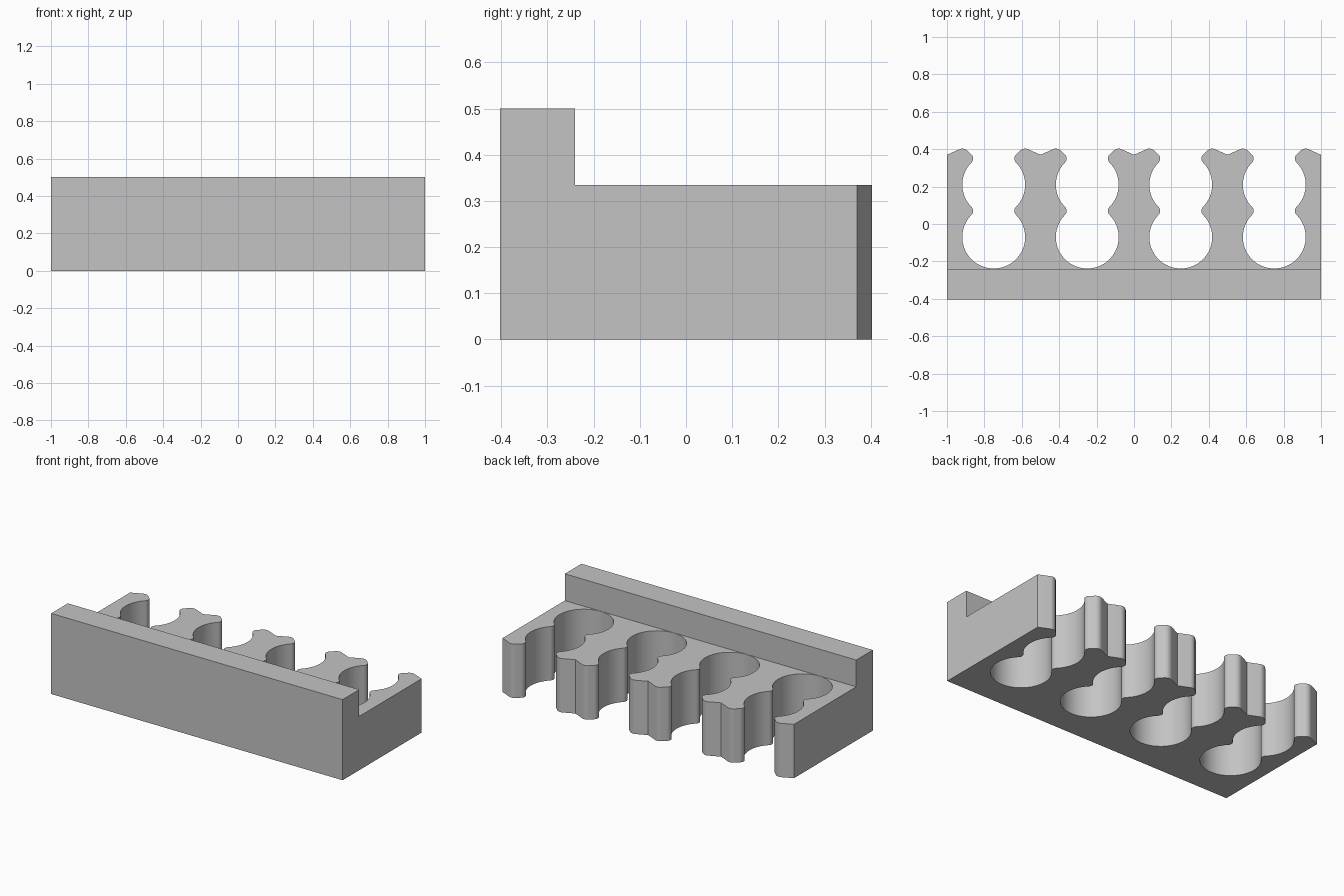
import bpy, bmesh, math
from mathutils import Vector

if "Cube" in bpy.data.objects:
    bpy.data.objects.remove(bpy.data.objects["Cube"], do_unlink=True)

PITCH, SLOTS = 0.5, 4
BORE_R, TIP_R, STEP = 0.168, 0.03, 0.14
FRONT, WALL_Y, NOTCH_Y = -0.403, -0.24, 0.37
BASE_H, WALL_H = 0.334, 0.5


def arc(cx, cy, r, start, end, n):
    """Points along a circular arc, angles in degrees."""
    angles = [math.radians(start + (end - start) * i / n) for i in range(n + 1)]
    return [(cx + r * math.cos(a), cy + r * math.sin(a)) for a in angles]


# Right half of one slot, measured from the slot centre line
bore_y = -0.07
tip_x = math.sqrt((BORE_R + TIP_R) ** 2 - STEP ** 2)
join = math.degrees(math.atan2(STEP, tip_x))
half = arc(0, bore_y, BORE_R, -90, join, 28)
half += arc(tip_x, bore_y + STEP, TIP_R, 180 + join, 180 - join, 10)[1:]
half += arc(0, bore_y + 2 * STEP, BORE_R, -join, join, 16)[1:]
half += arc(tip_x, bore_y + 3 * STEP, TIP_R, 180 + join, 132, 10)[1:]
half += arc(PITCH / 2 - 0.082, 0.365, 0.038, 132, 68, 8)[::1]
mirrored = [(-x, y) for x, y in reversed(half)]

# Whole comb outline, running along the back from left to right
outline = [(1, FRONT), (-1, FRONT)][::-1]
back = []
for i in range(SLOTS):
    cx = (i - (SLOTS - 1) / 2) * PITCH
    back.append((cx - PITCH / 2, NOTCH_Y))
    back += [(cx + x, y) for x, y in mirrored + half[1:]]
back.append((1, NOTCH_Y))
outline += back[::-1]

# Extrude the comb, then raise the front strip into a wall
bm = bmesh.new()
base = bm.faces.new([bm.verts.new((x, y, 0)) for x, y in outline])
top = bmesh.ops.extrude_face_region(bm, geom=[base], use_keep_orig=True)
bmesh.ops.translate(bm, vec=(0, 0, BASE_H),
                    verts=[v for v in top["geom"] if isinstance(v, bmesh.types.BMVert)])
bmesh.ops.recalc_face_normals(bm, faces=bm.faces)
bmesh.ops.bisect_plane(bm, geom=bm.verts[:] + bm.edges[:] + bm.faces[:],
                       plane_co=(0, WALL_Y, 0), plane_no=(0, 1, 0))
strip = [f for f in bm.faces if f.normal.z > 0.9
         and all(v.co.y < WALL_Y + 0.001 for v in f.verts)]
wall = bmesh.ops.extrude_face_region(bm, geom=strip)
bmesh.ops.translate(bm, vec=(0, 0, WALL_H - BASE_H),
                    verts=[v for v in wall["geom"] if isinstance(v, bmesh.types.BMVert)])
bmesh.ops.dissolve_limit(bm, angle_limit=0.001, verts=bm.verts[:], edges=bm.edges[:])
bmesh.ops.recalc_face_normals(bm, faces=bm.faces)

mesh = bpy.data.meshes.new("slotted_holder")
bm.to_mesh(mesh)
bm.free()
holder = bpy.data.objects.new("slotted_holder", mesh)
bpy.context.collection.objects.link(holder)

# Plain grey finish
grey = bpy.data.materials.new("light_grey")
grey.use_nodes = True
colour = (0.55, 0.55, 0.55, 1)
grey.diffuse_color = colour
grey.node_tree.nodes["Principled BSDF"].inputs["Base Color"].default_value = colour
mesh.materials.append(grey)

bpy.ops.object.select_all(action="DESELECT")
holder.select_set(True)
bpy.context.view_layer.objects.active = holder
bpy.ops.object.shade_smooth_by_angle(angle=math.radians(25))
